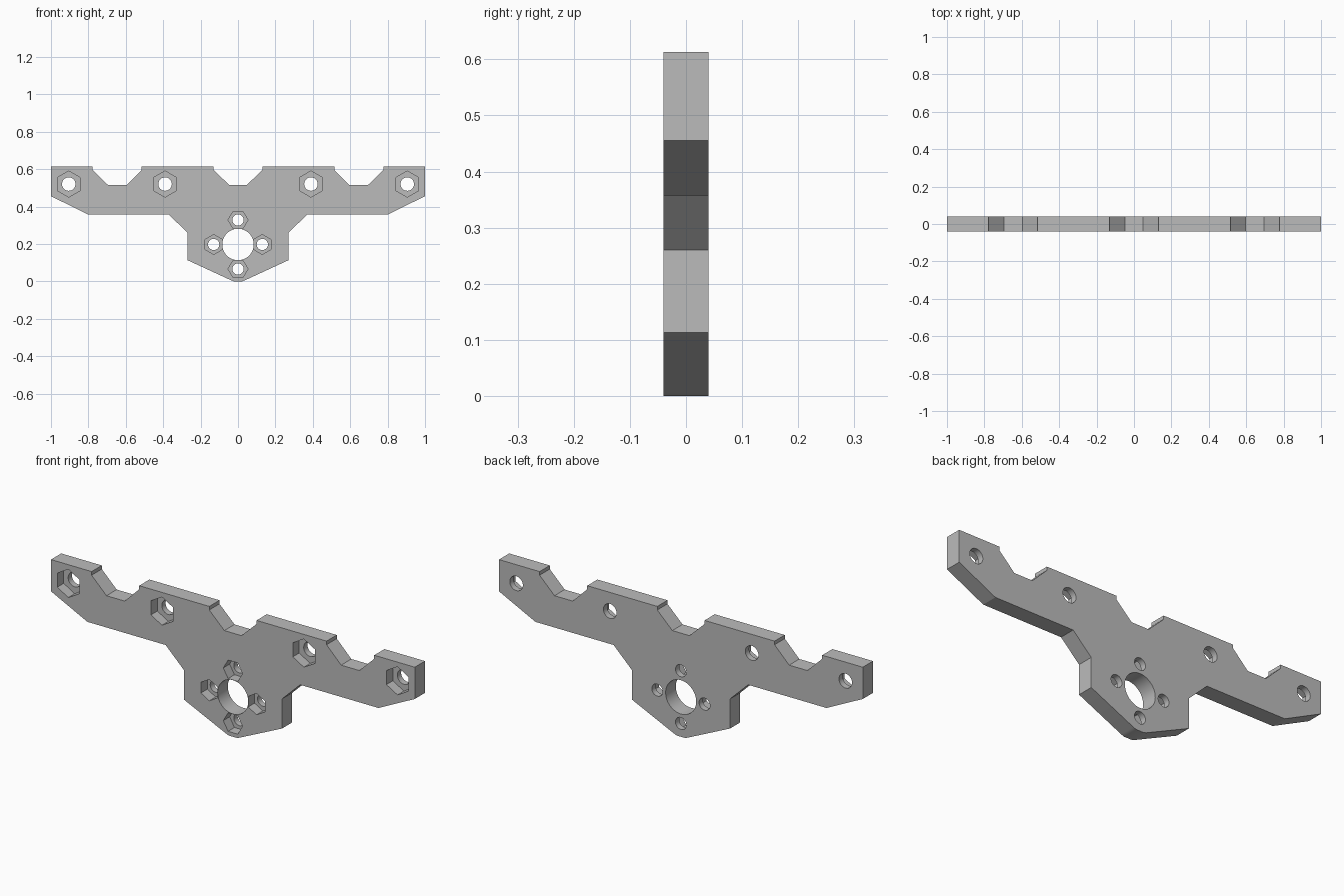
import bpy, bmesh, math
from mathutils import Matrix

cube = bpy.data.objects.get("Cube")
if cube:
    bpy.data.objects.remove(cube, do_unlink=True)

HALF = 0.04          # half of the plate thickness
POCKET = 0.05        # depth of the nut pockets

grey = bpy.data.materials.new("plain grey")
grey.use_nodes = True
colour = (0.5, 0.5, 0.5, 1)
grey.diffuse_color = colour
grey.node_tree.nodes["Principled BSDF"].inputs["Base Color"].default_value = colour


def add_object(name, bm):
    bmesh.ops.recalc_face_normals(bm, faces=bm.faces[:])
    mesh = bpy.data.meshes.new(name)
    bm.to_mesh(mesh)
    bm.free()
    mesh.materials.append(grey)
    obj = bpy.data.objects.new(name, mesh)
    bpy.context.collection.objects.link(obj)
    return obj


def add_prism(bm, x, z, radius, sides, y0, y1, turn=0):
    """Straight prism along y, first corner at the given angle."""
    ring = [bm.verts.new((x + radius * math.cos(turn + math.tau * i / sides), y0,
                          z + radius * math.sin(turn + math.tau * i / sides)))
            for i in range(sides)]
    extrude(bm, bm.faces.new(ring), y1 - y0)


def extrude(bm, face, depth):
    grown = bmesh.ops.extrude_face_region(bm, geom=[face])["geom"]
    verts = [g for g in grown if isinstance(g, bmesh.types.BMVert)]
    bmesh.ops.translate(bm, verts=verts, vec=(0, depth, 0))


# Mounting plate: half outline, mirrored across the middle
half = [(0.022, 0), (0.036, 0.005), (0.27, 0.113), (0.27, 0.26), (0.37, 0.357),
        (0.8, 0.357), (1, 0.455), (1, 0.613), (0.777, 0.613), (0.777, 0.595),
        (0.695, 0.515), (0.595, 0.515), (0.515, 0.595), (0.515, 0.613),
        (0.13, 0.613), (0.13, 0.595), (0.047, 0.515)]
outline = half + [(-x, z) for x, z in reversed(half)]
bm = bmesh.new()
face = bm.faces.new([bm.verts.new((x, -HALF, z)) for x, z in outline])
extrude(bm, face, 2 * HALF)
plate = add_object("mounting_plate", bm)

# Bolt positions: x, z, hole radius, pocket radius, pocket turn
UP = math.pi / 2
bolts = [(s * x, 0.52, 0.036, 0.07, UP) for s in (-1, 1) for x in (0.39, 0.905)]
bolts += [(s * 0.13, 0.197, 0.03, 0.053, UP) for s in (-1, 1)]
bolts += [(0, 0.197 + s * 0.131, 0.03, 0.053, 0) for s in (-1, 1)]

# Through holes, with the large shaft opening
holes = bmesh.new()
add_prism(holes, 0, 0.197, 0.084, 48, -0.1, 0.1)
# Hexagonal nut pockets sunk into the front
pockets = bmesh.new()
for x, z, hole, pocket, turn in bolts:
    add_prism(holes, x, z, hole, 32, -0.1, 0.1)
    add_prism(pockets, x, z, pocket, 6, -0.1, -HALF + POCKET, turn)

bpy.context.view_layer.objects.active = plate
plate.select_set(True)
for name, cutter_bm in (("hole_cutter", holes), ("pocket_cutter", pockets)):
    cutter = add_object(name, cutter_bm)
    cutter.hide_render = True
    mod = plate.modifiers.new(name, "BOOLEAN")
    mod.operation = "DIFFERENCE"
    mod.solver = "EXACT"
    mod.object = cutter
    bpy.ops.object.modifier_apply(modifier=mod.name)
    bpy.data.objects.remove(cutter, do_unlink=True)

# Round hole walls, crisp edges elsewhere
bpy.ops.object.shade_smooth_by_angle(angle=math.radians(20))
